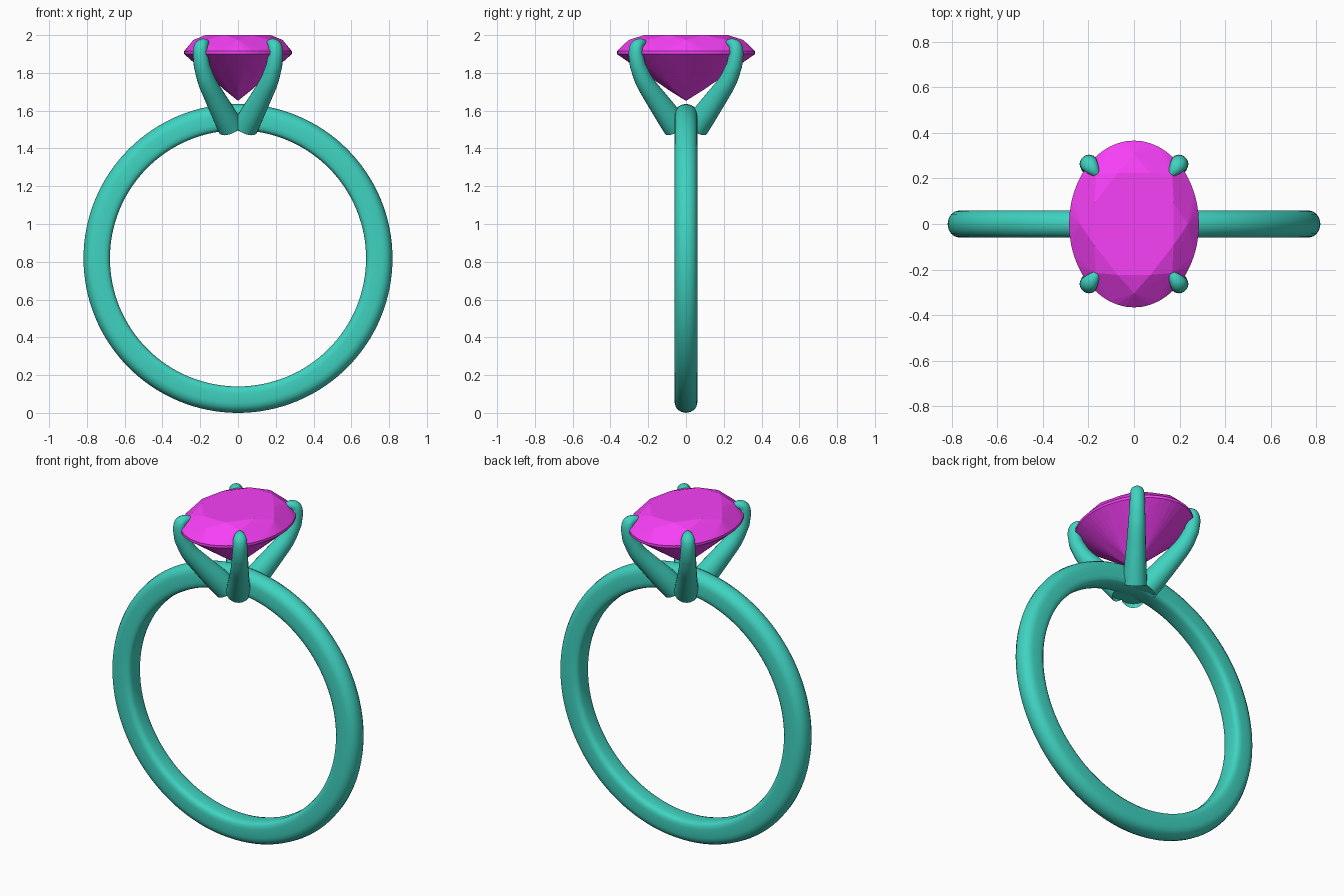
import bpy, bmesh, math
from mathutils import Vector

if "Cube" in bpy.data.objects:
    bpy.data.objects.remove(bpy.data.objects["Cube"])


def material(name, colour):
    m = bpy.data.materials.new(name)
    m.diffuse_color = (*colour, 1)
    m.use_nodes = True
    m.node_tree.nodes["Principled BSDF"].inputs["Base Color"].default_value = m.diffuse_color
    return m


METAL = material("teal_metal", (0.05, 0.65, 0.53))
GEM = material("magenta_gem", (0.93, 0.05, 0.93))


def finish(bm, name, mat, smooth=None):
    bmesh.ops.recalc_face_normals(bm, faces=bm.faces)
    me = bpy.data.meshes.new(name)
    bm.to_mesh(me)
    bm.free()
    ob = bpy.data.objects.new(name, me)
    bpy.context.collection.objects.link(ob)
    me.materials.append(mat)
    if smooth:
        bpy.ops.object.select_all(action='DESELECT')
        bpy.context.view_layer.objects.active = ob
        ob.select_set(True)
        bpy.ops.object.shade_smooth_by_angle(angle=math.radians(smooth))
    return ob


def loft(bm, rings, closed):
    """Skin a list of equal-length point rings with quads."""
    vs = [[bm.verts.new(p) for p in r] for r in rings]
    n = len(vs[0])
    for i in range(len(vs) if closed else len(vs) - 1):
        a, b = vs[i], vs[(i + 1) % len(vs)]
        for j in range(n):
            k = (j + 1) % n
            bm.faces.new((a[j], a[k], b[k], b[j]))
    if not closed:
        bm.faces.new(vs[0])
        bm.faces.new(vs[-1])


def catmull(pts, steps):
    """Smooth curve through tuples of any length."""
    P = [Vector(p) for p in pts]
    P = [2 * P[0] - P[1]] + P + [2 * P[-1] - P[-2]]
    out = []
    for i in range(1, len(P) - 2):
        a, b, c, d = P[i - 1:i + 3]
        for s in range(steps):
            t = s / steps
            out.append(0.5 * (2 * b + (c - a) * t + (2 * a - 5 * b + 4 * c - d) * t * t
                              + (3 * b - a - 3 * c + d) * t ** 3))
    return out + [P[-2]]


# Band: comfort-fit section (radius, half width) revolved round the finger hole
CZ = 0.818
half = [(0.678, 0.03), (0.683, 0.048), (0.695, 0.058), (0.715, 0.06), (0.765, 0.06),
        (0.785, 0.055), (0.802, 0.043), (0.813, 0.024)]
section = half + [(0.818, 0)] + [(r, -y) for r, y in reversed(half)]
bm = bmesh.new()
rings = []
for i in range(128):
    a = math.tau * i / 128
    rings.append([(r * math.sin(a), y, CZ + r * math.cos(a)) for r, y in section])
loft(bm, rings, True)
finish(bm, "band", METAL, 50)

# Claw prongs: (distance from centre, height, radial half size, tangential half size)
path = catmull([(0.055, 1.498, 0.068, 0.068), (0.12, 1.575, 0.066, 0.062),
                (0.2, 1.665, 0.057, 0.054), (0.275, 1.755, 0.048, 0.048),
                (0.32, 1.84, 0.041, 0.043)], 5)
path += catmull([(0.333, 1.905, 0.037, 0.04), (0.328, 1.938, 0.034, 0.038),
                 (0.31, 1.954, 0.028, 0.033), (0.285, 1.959, 0.02, 0.022),
                 (0.258, 1.957, 0.008, 0.006)], 4)
bm = bmesh.new()
for sx in (-1, 1):
    for sy in (-1, 1):
        out = Vector((0.6 * sx, 0.8 * sy, 0))
        side = Vector((-out.y, out.x, 0))
        rings = []
        for i, (r, z, a, b) in enumerate(path):
            p, q = path[max(i - 1, 0)], path[min(i + 1, len(path) - 1)]
            d = Vector((q[0] - p[0], q[1] - p[1])).normalized()
            if i == 0:
                d = Vector((0, 1))          # flat foot flush with the finger hole
            n = out * d.y - Vector((0, 0, d.x))
            c = out * r + Vector((0, 0, z))
            rings.append([c + n * a * math.cos(math.tau * j / 20)
                          + side * b * math.sin(math.tau * j / 20) for j in range(20)])
        loft(bm, rings, False)
finish(bm, "claw_prongs", METAL, 50)

# Oval brilliant gem: hull of the facet corners
bm = bmesh.new()


def corners(count, offset, scale, z):
    for i in range(count):
        a = math.tau * (i + offset) / count
        bm.verts.new((0.285 * scale * math.cos(a), 0.366 * scale * math.sin(a), z))


corners(8, 0.5, 0.66, 2.0)       # table
corners(8, 0, 0.83, 1.974)       # star facet tips
corners(48, 0, 1, 1.915)         # girdle top
corners(48, 0, 1, 1.9)           # girdle bottom
corners(8, 0, 0.25, 1.709)       # pavilion main facets
bm.verts.new((0, 0, 1.652))      # culet
bmesh.ops.convex_hull(bm, input=bm.verts)
bmesh.ops.dissolve_limit(bm, angle_limit=math.radians(1), verts=bm.verts, edges=bm.edges)
finish(bm, "oval_gem", GEM)
